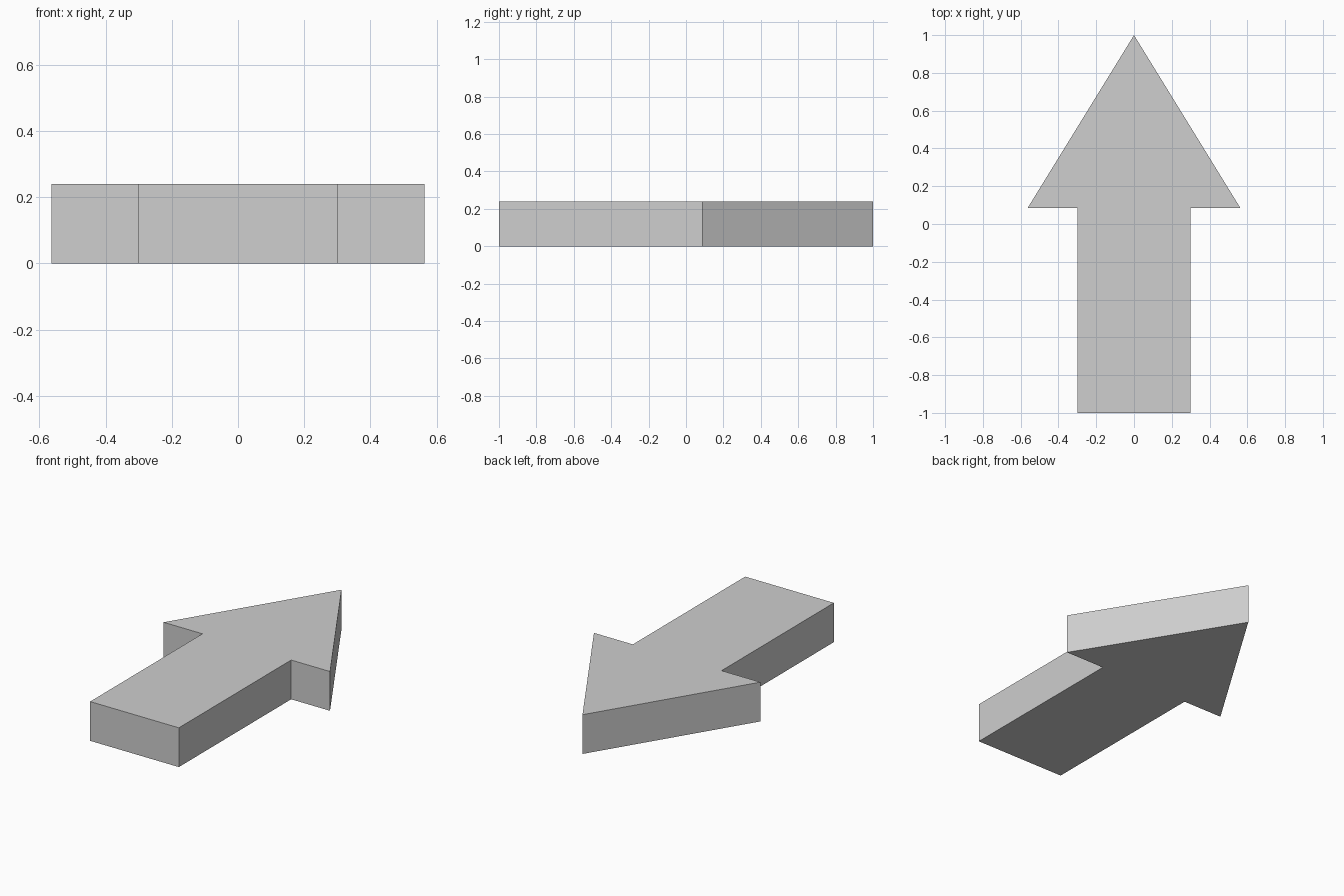
import bpy
import bmesh

cube = bpy.data.objects.get("Cube")
if cube:
    bpy.data.objects.remove(cube, do_unlink=True)

THICKNESS = 0.24

# Plain grey finish
grey = bpy.data.materials.new("light_grey")
grey.use_nodes = True
colour = (0.62, 0.62, 0.62, 1.0)
grey.diffuse_color = colour
grey.node_tree.nodes["Principled BSDF"].inputs["Base Color"].default_value = colour

# Right half of the outline, from tail to tip, mirrored for the other half
half = [(0.30, -1.0), (0.30, 0.085), (0.563, 0.085)]
outline = half + [(0.0, 1.0)] + [(-x, y) for x, y in reversed(half)]

# Extrude the outline into a solid arrow
bm = bmesh.new()
base = bm.faces.new([bm.verts.new((x, y, 0)) for x, y in outline])
top = bmesh.ops.extrude_face_region(bm, geom=[base], use_keep_orig=True)["geom"]
bmesh.ops.translate(bm, vec=(0, 0, THICKNESS),
                    verts=[g for g in top if isinstance(g, bmesh.types.BMVert)])
bmesh.ops.recalc_face_normals(bm, faces=bm.faces)

mesh = bpy.data.meshes.new("arrow")
bm.to_mesh(mesh)
bm.free()
mesh.materials.append(grey)
bpy.context.collection.objects.link(bpy.data.objects.new("arrow", mesh))
